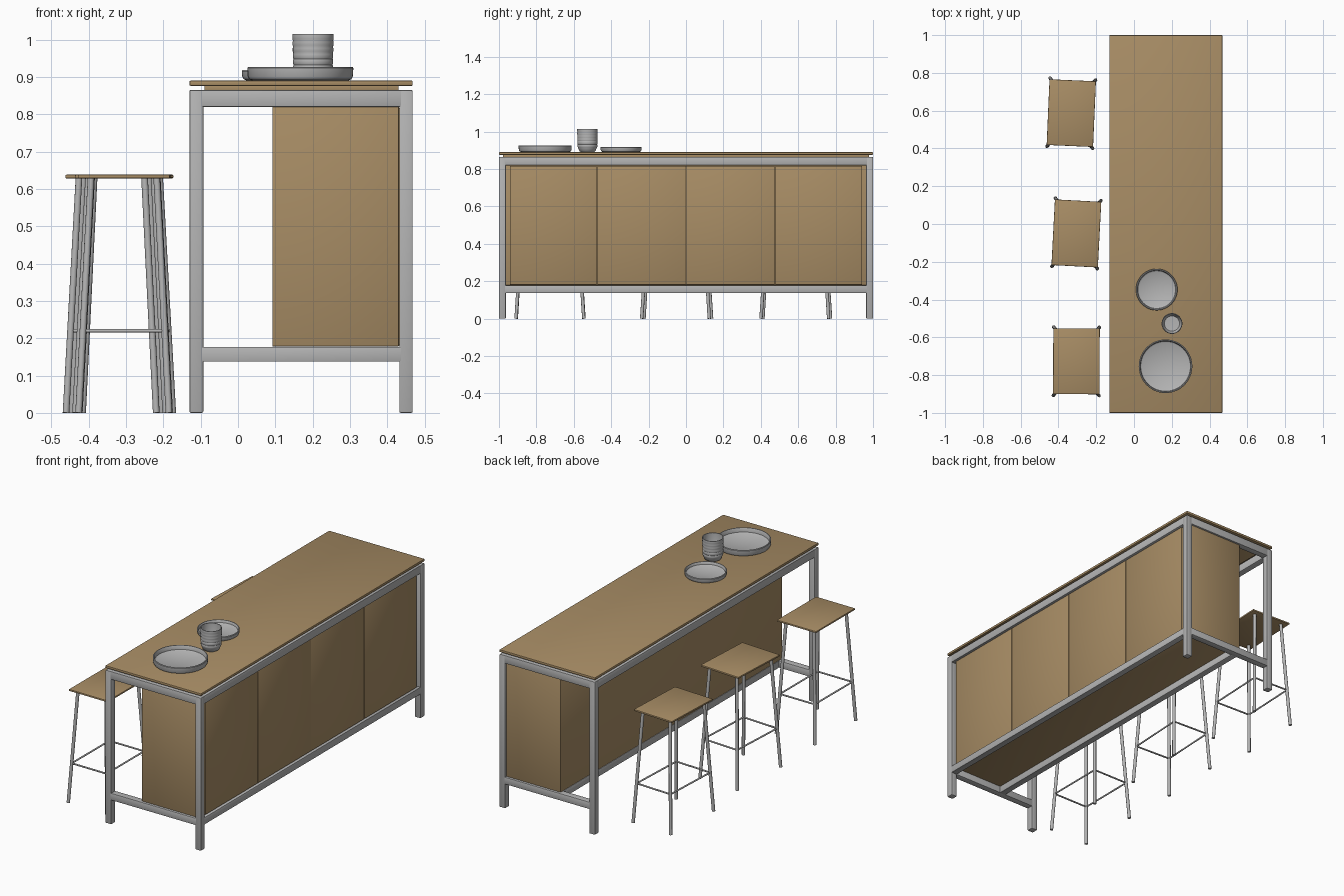
import bpy, bmesh, math
from mathutils import Vector, Matrix

if "Cube" in bpy.data.objects:
    bpy.data.objects.remove(bpy.data.objects["Cube"])


def material(name, rgb):
    m = bpy.data.materials.new(name)
    m.diffuse_color = (*rgb, 1)
    m.use_nodes = True
    m.node_tree.nodes["Principled BSDF"].inputs["Base Color"].default_value = m.diffuse_color
    return m


WOOD = material("warm wood", (0.39, 0.265, 0.13))
GREY = material("light grey", (0.46, 0.46, 0.46))


def finish(name, bm, mat):
    bmesh.ops.recalc_face_normals(bm, faces=bm.faces)
    me = bpy.data.meshes.new(name)
    bm.to_mesh(me)
    bm.free()
    me.materials.append(mat)
    ob = bpy.data.objects.new(name, me)
    bpy.context.collection.objects.link(ob)
    bpy.ops.object.select_all(action='DESELECT')
    ob.select_set(True)
    bpy.context.view_layer.objects.active = ob
    bpy.ops.object.shade_smooth_by_angle(angle=math.radians(35))
    return ob


def box(name, x, y, z, mat, bevel=0.002, xf=None):
    """Bevelled box from (min, max) pairs."""
    bm = bmesh.new()
    bmesh.ops.create_cube(bm, size=1)
    for v in bm.verts:
        v.co = Vector([(r[0] + r[1]) / 2 + c * (r[1] - r[0]) for c, r in zip(v.co, (x, y, z))])
    bmesh.ops.bevel(bm, geom=bm.edges[:], offset=bevel, segments=2, profile=0.5, affect='EDGES')
    if xf:
        bm.transform(xf)
    return finish(name, bm, mat)


def rod(bm, a, b, r, sides=12):
    """Add a round bar from a to b."""
    a, b = Vector(a), Vector(b)
    d = b - a
    m = Matrix.Translation((a + b) / 2) @ d.to_track_quat('Z', 'Y').to_matrix().to_4x4()
    bmesh.ops.create_cone(bm, cap_ends=True, segments=sides, radius1=r, radius2=r,
                          depth=d.length, matrix=m)


def lathe(name, loc, profile, mat, n=48):
    """Spin an (r, z) profile, starting and ending on the axis."""
    bm = bmesh.new()
    vs = [bm.verts.new((r, 0, z)) for r, z in profile]
    es = [bm.edges.new(p) for p in zip(vs, vs[1:])]
    bmesh.ops.spin(bm, geom=vs + es, cent=(0, 0, 0), axis=(0, 0, 1),
                   angle=2 * math.pi, steps=n, use_duplicate=False)
    bmesh.ops.remove_doubles(bm, verts=bm.verts, dist=0.0003)
    bm.transform(Matrix.Translation(loc))
    return finish(name, bm, mat)


# metal frame: posts, end rails, long rails
LEFT, RIGHT = (-0.13, -0.093), (0.432, 0.468)
TOP, LOW = (0.82, 0.865), (0.137, 0.177)
for side, y in (("front", (-1, -0.963)), ("back", (0.963, 1))):
    box(side + "_left_post", LEFT, y, (0, 0.865), GREY, 0.004)
    box(side + "_right_post", RIGHT, y, (0, 0.865), GREY, 0.004)
    box(side + "_top_rail", (-0.1, 0.44), y, TOP, GREY, 0.003)
    box(side + "_low_rail", (-0.1, 0.44), y, LOW, GREY, 0.003)
long_y = (-0.97, 0.97)
box("left_top_rail", LEFT, long_y, TOP, GREY, 0.003)
box("right_top_rail", RIGHT, long_y, TOP, GREY, 0.003)
box("right_low_rail", RIGHT, long_y, LOW, GREY, 0.003)
box("inner_low_rail", (0.092, 0.129), long_y, LOW, GREY, 0.003)

# worktop and the spacer board beneath it
box("worktop", (-0.13, 0.468), (-1, 1), (0.876, 0.89), WOOD, 0.003)
box("spacer_board", (-0.09, 0.43), (-0.978, 0.978), (0.863, 0.877), WOOD, 0.001)

# cabinet body and doors
box("cabinet_body", (0.092, 0.431), (-0.99, 0.99), (0.178, 0.8205), WOOD)
edges = (-0.945, -0.476, 0, 0.476, 0.945)
for i in range(4):
    gap = [0.003 if abs(e) > 0.1 else 0.001 for e in edges]
    box("door_%d" % (i + 1), (0.43, 0.457),
        (edges[i] + gap[i], edges[i + 1] - gap[i + 1]), (0.181, 0.817), WOOD, 0.001)

# stools: seat, four splayed legs, ring of crossbars
SEAT_Z, BAR_Z = 0.63, 0.22


def leg_at(sx, sy, z):
    t = z / SEAT_Z
    return Vector((sx * (0.121 - 0.033 * t), sy * (0.181 - 0.04 * t), z))


for i, (x, y, deg) in enumerate(((-0.332, 0.587, -2.5), (-0.305, -0.05, -3), (-0.305, -0.727, -0.3))):
    xf = Matrix.Translation((x, y, 0)) @ Matrix.Rotation(math.radians(deg), 4, 'Z')
    box("stool_%d_seat" % (i + 1), (-0.123, 0.123), (-0.174, 0.174), (0.628, 0.638), WOOD, 0.003, xf)
    corners = [(-1, -1), (1, -1), (1, 1), (-1, 1)]
    legs, bars = bmesh.new(), bmesh.new()
    for k, c in enumerate(corners):
        rod(legs, leg_at(*c, 0), leg_at(*c, SEAT_Z), 0.009)
        rod(bars, leg_at(*c, BAR_Z), leg_at(*corners[(k + 1) % 4], BAR_Z), 0.0045)
    for part, bm in (("legs", legs), ("crossbars", bars)):
        bm.transform(xf)
        finish("stool_%d_%s" % (i + 1, part), bm, GREY)


# plates: shallow dishes with upright rims
def plate(name, x, y, r, h):
    lathe(name, (x, y, 0.89), [
        (0, 0), (r - 0.014, 0), (r - 0.005, 0.004), (r - 0.001, 0.012), (r, h - 0.003),
        (r - 0.002, h), (r - 0.006, h), (r - 0.008, h - 0.003), (r - 0.01, 0.014),
        (r - 0.018, 0.009), (0, 0.008)], GREY)


plate("large_plate", 0.167, -0.753, 0.142, 0.037)
plate("small_plate", 0.12, -0.347, 0.11, 0.028)

# ribbed cup
outer = [(0, 0), (0.034, 0), (0.043, 0.006), (0.049, 0.02)]
for k in range(6):
    z = 0.026 + k * 0.0163
    outer += [(0.0515 + 0.0005 * k, z), (0.0535 + 0.0003 * k, z + 0.004), (0.0535 + 0.0003 * k, z + 0.012)]
outer += [(0.0545, 0.125), (0.051, 0.125), (0.049, 0.03), (0.04, 0.014), (0, 0.012)]
lathe("cup", (0.201, -0.527, 0.89), outer, GREY)
